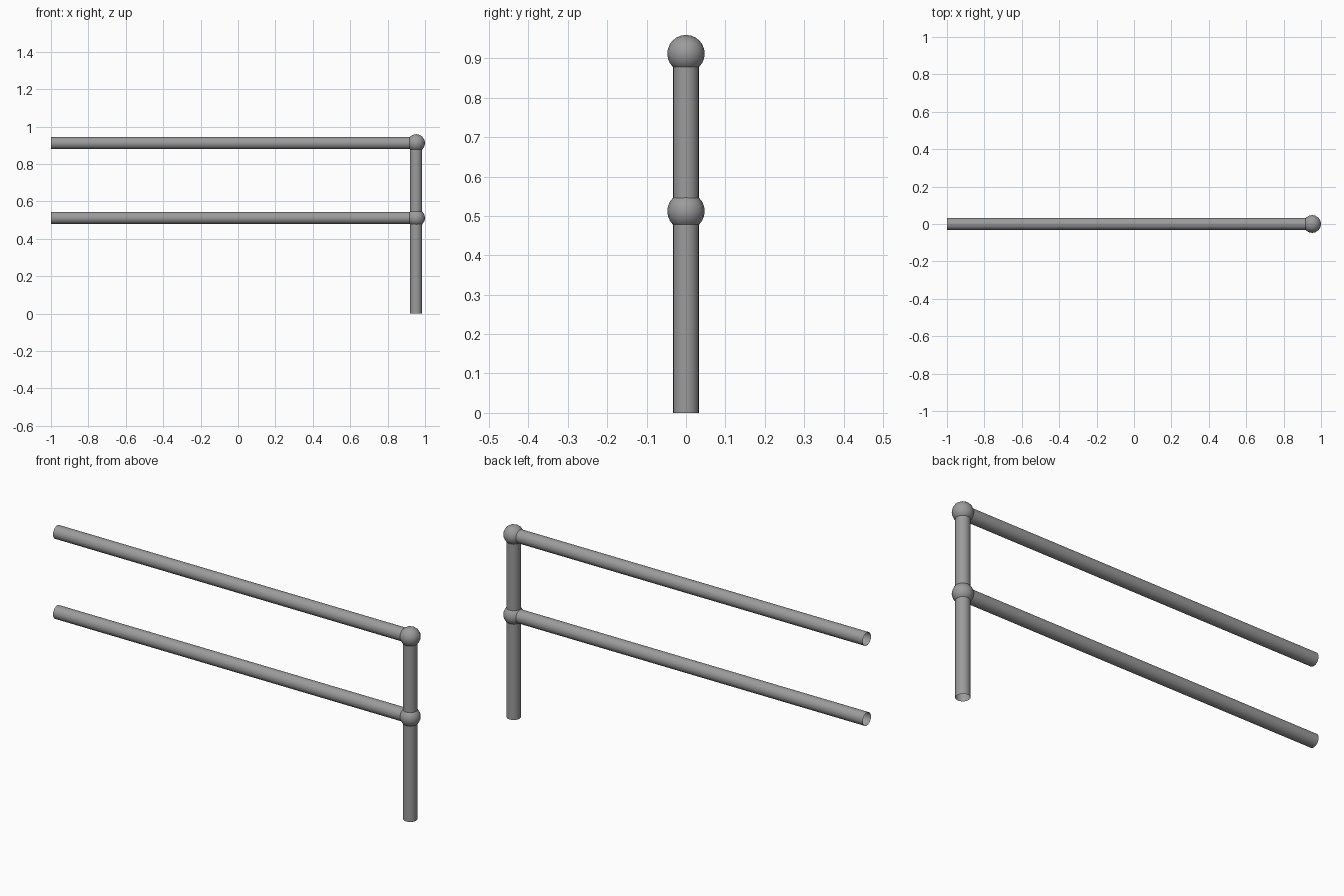
import bpy
import math
from mathutils import Vector

cube = bpy.data.objects.get("Cube")
if cube:
    bpy.data.objects.remove(cube, do_unlink=True)

TUBE_R, BALL_R = 0.0325, 0.0475
POST_X = 1 - BALL_R
LOW_Z, TOP_Z = 0.512, 0.912

steel = bpy.data.materials.new("grey steel")
steel.use_nodes = True
steel.diffuse_color = (0.33, 0.33, 0.33, 1)
steel.node_tree.nodes["Principled BSDF"].inputs["Base Color"].default_value = steel.diffuse_color


def finish(name):
    obj = bpy.context.object
    obj.name = name
    obj.data.materials.append(steel)
    bpy.ops.object.shade_smooth_by_angle(angle=math.radians(50))


def tube(name, start, end):
    """Open-ended thin pipe between two points."""
    a, b = Vector(start), Vector(end)
    bpy.ops.mesh.primitive_cylinder_add(
        vertices=24, radius=TUBE_R, depth=(b - a).length, end_fill_type='NOTHING',
        location=(a + b) / 2, rotation=(b - a).to_track_quat('Z', 'Y').to_euler())
    finish(name)


def ball(name, z):
    """Joint ball with its poles along the rail."""
    bpy.ops.mesh.primitive_uv_sphere_add(
        segments=24, ring_count=8, radius=BALL_R,
        location=(POST_X, 0, z), rotation=(0, math.pi / 2, 0))
    finish(name)


# Upright post
tube("post", (POST_X, 0, 0), (POST_X, 0, TOP_Z))

# Rails, each ending in a ball joint on the post
for label, z in (("lower", LOW_Z), ("upper", TOP_Z)):
    tube(label + "_rail", (-1, 0, z), (POST_X, 0, z))
    ball(label + "_joint", z)
